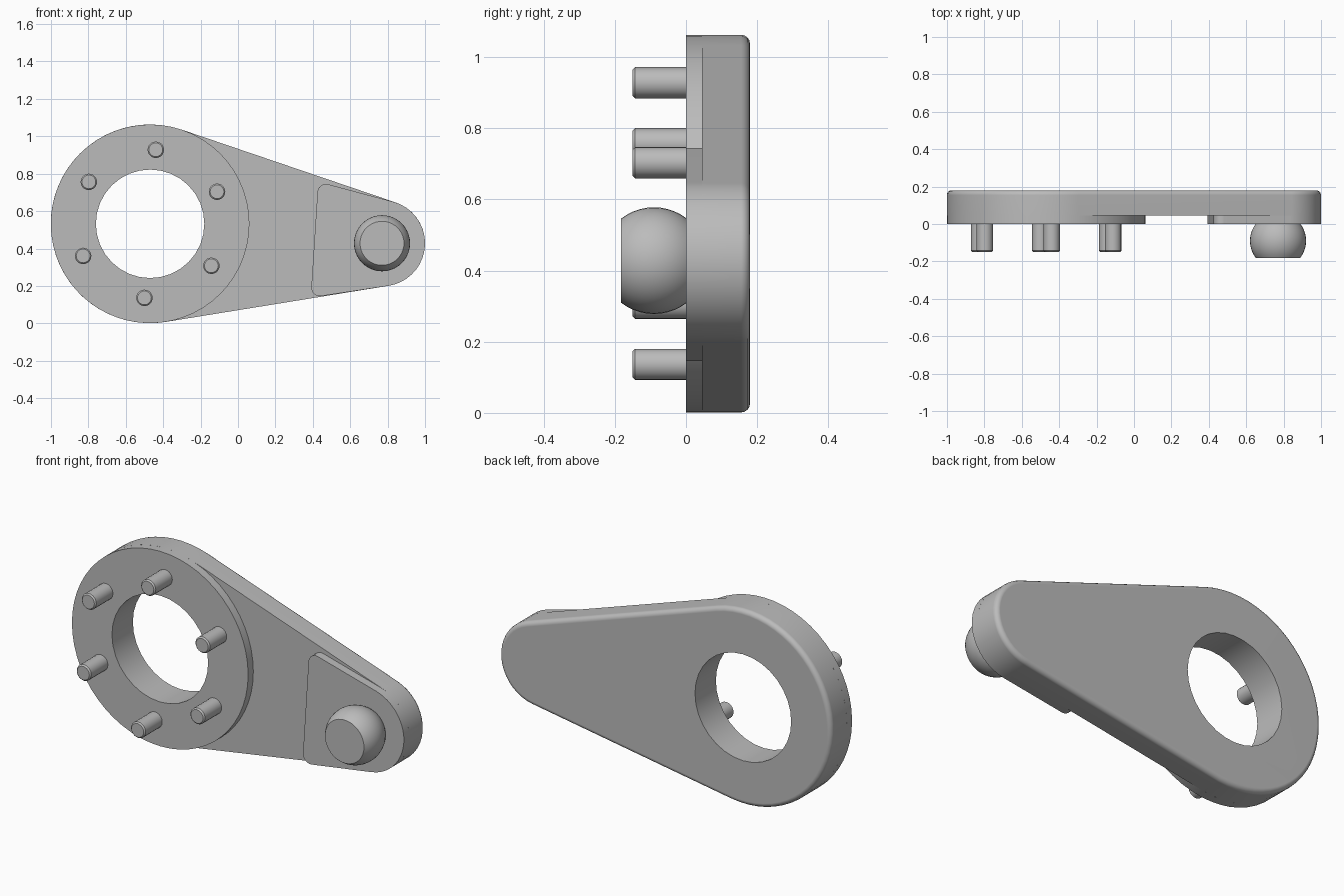
import bpy, bmesh, math
from mathutils import Vector, Matrix

cube = bpy.data.objects.get("Cube")
if cube:
    bpy.data.objects.remove(cube, do_unlink=True)

HUB, HUB_R = Vector((-0.47, 0.532)), 0.531     # large round end (x, z)
TIP, TIP_R = Vector((0.77, 0.428)), 0.23       # small round end (x, z)
STEP, BACK = 0.045, 0.18                       # depth of recess and of back face

grey = bpy.data.materials.new("plain grey")
grey.use_nodes = True
grey.diffuse_color = (0.5, 0.5, 0.5, 1)
grey.node_tree.nodes["Principled BSDF"].inputs["Base Color"].default_value = (0.5, 0.5, 0.5, 1)


def arc(centre, r, start, end, n):
    """Points on an arc, angles in degrees."""
    angles = [math.radians(start + (end - start) * i / n) for i in range(n + 1)]
    return [centre + r * Vector((math.cos(a), math.sin(a))) for a in angles]


def circle(centre, r, n):
    return arc(centre, r, 0, 360, n)[:-1]


def finish(name, bm):
    """Turn a bmesh into a grey, smooth-shaded object."""
    bmesh.ops.recalc_face_normals(bm, faces=bm.faces)
    mesh = bpy.data.meshes.new(name)
    bm.to_mesh(mesh)
    bm.free()
    mesh.materials.append(grey)
    obj = bpy.data.objects.new(name, mesh)
    bpy.context.collection.objects.link(obj)
    return obj


def shade(obj):
    bpy.ops.object.select_all(action='DESELECT')
    obj.select_set(True)
    bpy.context.view_layer.objects.active = obj
    bpy.ops.object.shade_smooth_by_angle(angle=math.radians(30))
    mod = obj.modifiers.new("even shading", 'WEIGHTED_NORMAL')
    mod.keep_sharp = True


def prism(name, outline, y0, y1, bevel_y=None, bevel=0, segments=1):
    """Extrude an (x, z) outline from y0 to y1, rounding the rim at bevel_y."""
    bm = bmesh.new()
    face = bm.faces.new([bm.verts.new((p.x, y0, p.y)) for p in outline])
    new = bmesh.ops.extrude_face_region(bm, geom=[face])["geom"]
    for v in new:
        if isinstance(v, bmesh.types.BMVert):
            v.co.y = y1
    if len([f for f in bm.faces if len(f.verts) == len(outline)]) < 2:
        bm.faces.new([v for v in bm.verts if v.co.y == y0])
    bmesh.ops.recalc_face_normals(bm, faces=bm.faces)
    if bevel:
        rim = [e for e in bm.edges if all(abs(v.co.y - bevel_y) < 1e-5 for v in e.verts)]
        bmesh.ops.bevel(bm, geom=rim, offset=bevel, offset_type='OFFSET',
                        segments=segments, profile=0.5, affect='EDGES')
    return finish(name, bm)


def bore(obj):
    """Cut the large round hole through a part."""
    cutter = prism("hole_cutter", circle(HUB, 0.29, 32), -0.1, 0.3)
    cutter.hide_render = True
    mod = obj.modifiers.new("hole", 'BOOLEAN')
    mod.operation, mod.object, mod.solver = 'DIFFERENCE', cutter, 'EXACT'
    bpy.context.view_layer.objects.active = obj
    bpy.ops.object.modifier_apply(modifier=mod.name)
    bpy.data.objects.remove(cutter, do_unlink=True)


# Tangent directions shared by the two round ends
d = TIP - HUB
lean = math.degrees(math.atan2(d.y, d.x))
spread = math.degrees(math.acos((HUB_R - TIP_R) / d.length))
upper, lower = lean + spread, lean - spread

# Arm plate with rounded back rim
outline = arc(HUB, HUB_R, upper, lower + 360, 36) + arc(TIP, TIP_R, lower, upper, 18)
plate = prism("arm_plate", outline, STEP, BACK, BACK, 0.025, 4)
bore(plate)
shade(plate)

# Raised ring around the hole
ring = prism("raised_ring", circle(HUB, HUB_R, 56), 0, STEP)
bore(ring)
shade(ring)

# Raised pad at the small end, with two rounded inner corners
pad_outline = (arc(TIP, TIP_R, lower, upper + 2, 18)
               + arc(Vector((0.47, 0.7)), 0.045, 75, 176, 6)
               + arc(Vector((0.437, 0.19)), 0.045, 176, 279, 6))
shade(prism("raised_pad", pad_outline, 0, STEP))

# Six pegs around the ring
for i, p in enumerate(arc(HUB, 0.397, 25.6, 325.6, 5)):
    shade(prism(f"peg_{i + 1}", circle(p, 0.044, 20), 0, -0.15, -0.15, 0.007))

# Ball with a flat front
bm = bmesh.new()
place = Matrix.Translation((TIP.x, -0.09, TIP.y)) @ Matrix.Rotation(math.pi / 2, 4, 'X')
bmesh.ops.create_uvsphere(bm, u_segments=40, v_segments=24, radius=0.15, matrix=place)
cut = bmesh.ops.bisect_plane(bm, geom=bm.verts[:] + bm.edges[:] + bm.faces[:],
                             plane_co=(0, -0.183, 0), plane_no=(0, -1, 0), clear_outer=True)
bmesh.ops.contextual_create(bm, geom=[e for e in cut["geom_cut"] if isinstance(e, bmesh.types.BMEdge)])
shade(finish("ball", bm))
